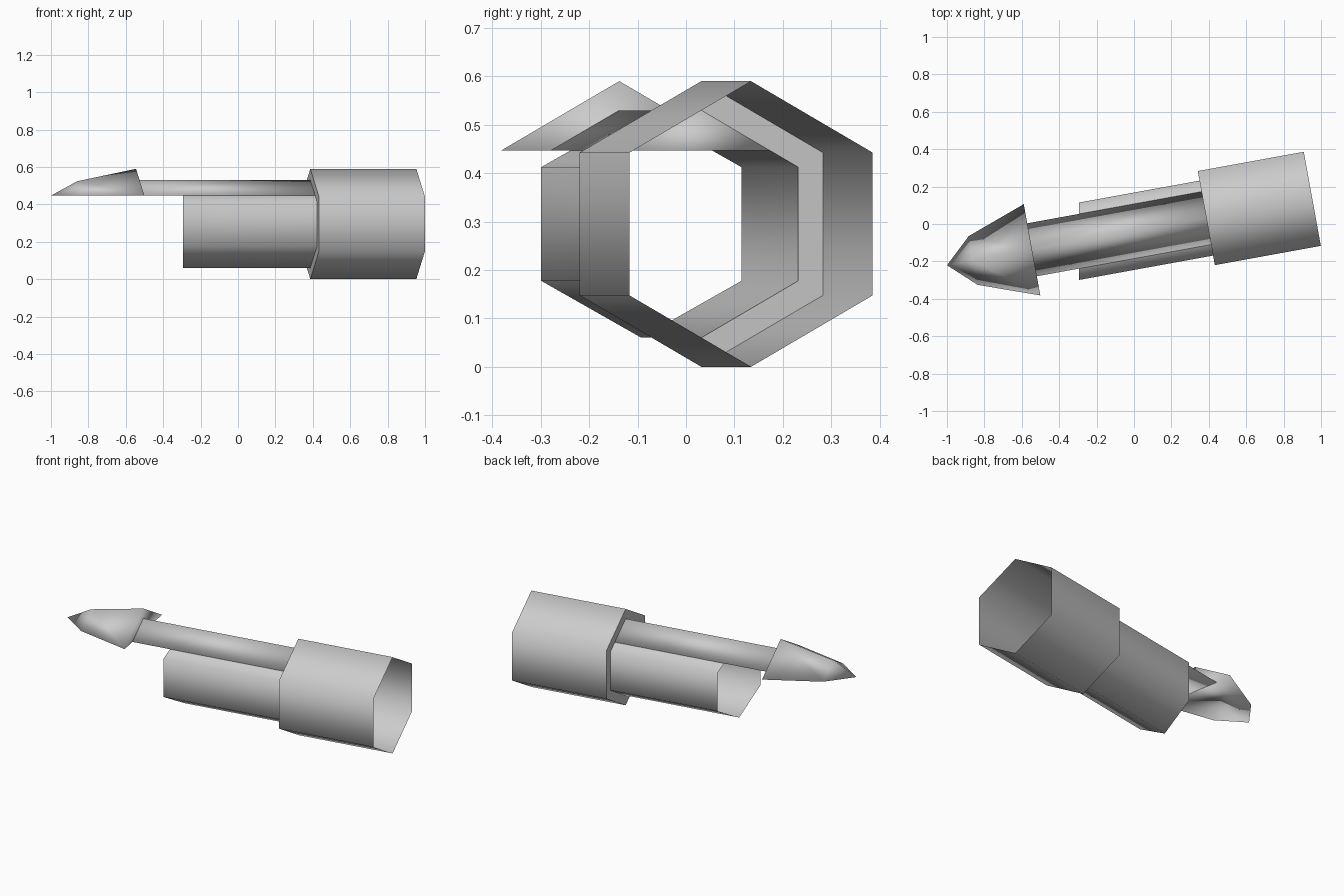
import bpy, bmesh, math

cube = bpy.data.objects.get("Cube")
if cube:
    bpy.data.objects.remove(cube)

YAW = math.radians(10.3)
C, S = math.cos(YAW), math.sin(YAW)
MID_X, MID_Y, MID_Z = 0.67, 0.083, 0.295   # centre of the wide sleeve
CUT_Z = 0.447                              # underside of rail and arrowhead
STUB_X = -0.295                            # square-cut end of the narrow tube

grey = bpy.data.materials.new("plain_grey")
grey.use_nodes = True
grey.diffuse_color = (0.6, 0.6, 0.6, 1)
grey.node_tree.nodes["Principled BSDF"].inputs["Base Color"].default_value = (0.6, 0.6, 0.6, 1)


def place(s, t, z):
    """Distance along the axis, across it, and height, to world space."""
    return (MID_X + s * C - t * S, MID_Y + s * S + t * C, z)


def loft(name, rings, closed=True, start=False, end=False, smooth=True):
    """Bridge rings of (s, t, z) points; a one-point ring makes a tip."""
    bm = bmesh.new()
    loops = [[bm.verts.new(place(*p)) for p in ring] for ring in rings]
    for a, b in zip(loops, loops[1:]):
        n = len(a)
        for i in range(n if closed else n - 1):
            j = (i + 1) % n
            bm.faces.new((a[i], a[j], b[0]) if len(b) == 1 else (a[i], a[j], b[j], b[i]))
    if start:
        bm.faces.new(loops[0])
    if end:
        bm.faces.new(loops[-1])
    bmesh.ops.recalc_face_normals(bm, faces=bm.faces)
    # open shells: make sure normals point away from the axis
    if not (start or end) and smooth:
        if sum(f.normal.z * (f.calc_center_median().z - MID_Z) for f in bm.faces) < 0:
            bmesh.ops.reverse_faces(bm, faces=bm.faces)
    for f in bm.faces:
        f.smooth = smooth
    me = bpy.data.meshes.new(name)
    bm.to_mesh(me)
    bm.free()
    me.materials.append(grey)
    ob = bpy.data.objects.new(name, me)
    bpy.context.collection.objects.link(ob)
    return ob


def hexagon(r):
    angles = [math.radians(90 + 60 * i) for i in range(6)]
    return [(r * math.cos(a), MID_Z + r * math.sin(a)) for a in angles]


def roof(s, half):
    """Triangle with 30 degree slopes standing on the cut height."""
    return [(s, -half, CUT_Z), (s, 0, CUT_Z + half * math.tan(math.pi / 6)), (s, half, CUT_Z)]


def at(s, profile):
    return [(s, t, z) for t, z in profile]


WIDE, NARROW, HALF = 0.295, 0.235, 0.288

# Wide open sleeve and the flat step down to the narrow tube
loft("wide_sleeve", [at(-HALF, hexagon(WIDE)), at(HALF, hexagon(WIDE))])
loft("sleeve_step", [at(-HALF, hexagon(WIDE)), at(-HALF, hexagon(NARROW))], smooth=False)

# Narrow tube below the rail, its far end cut square to x
rail_half = (MID_Z + NARROW - CUT_Z) / math.tan(math.pi / 6)
trough = [(rail_half, CUT_Z)] + hexagon(NARROW)[:0:-1] + [(-rail_half, CUT_Z)]
stub = [((STUB_X - MID_X + t * S) / C, t, z) for t, z in trough]
loft("narrow_tube", [stub, at(-HALF, trough)], closed=False)

# Long ridged rail
loft("top_rail", [roof(-1.25, rail_half), roof(-HALF, rail_half)], start=True, end=True)

# Arrowhead tapering in two stages to a point
loft("arrowhead", [roof(-1.235, 0.248), roof(-1.555, 0.1325), [(-1.697, 0, CUT_Z)]], start=True)
